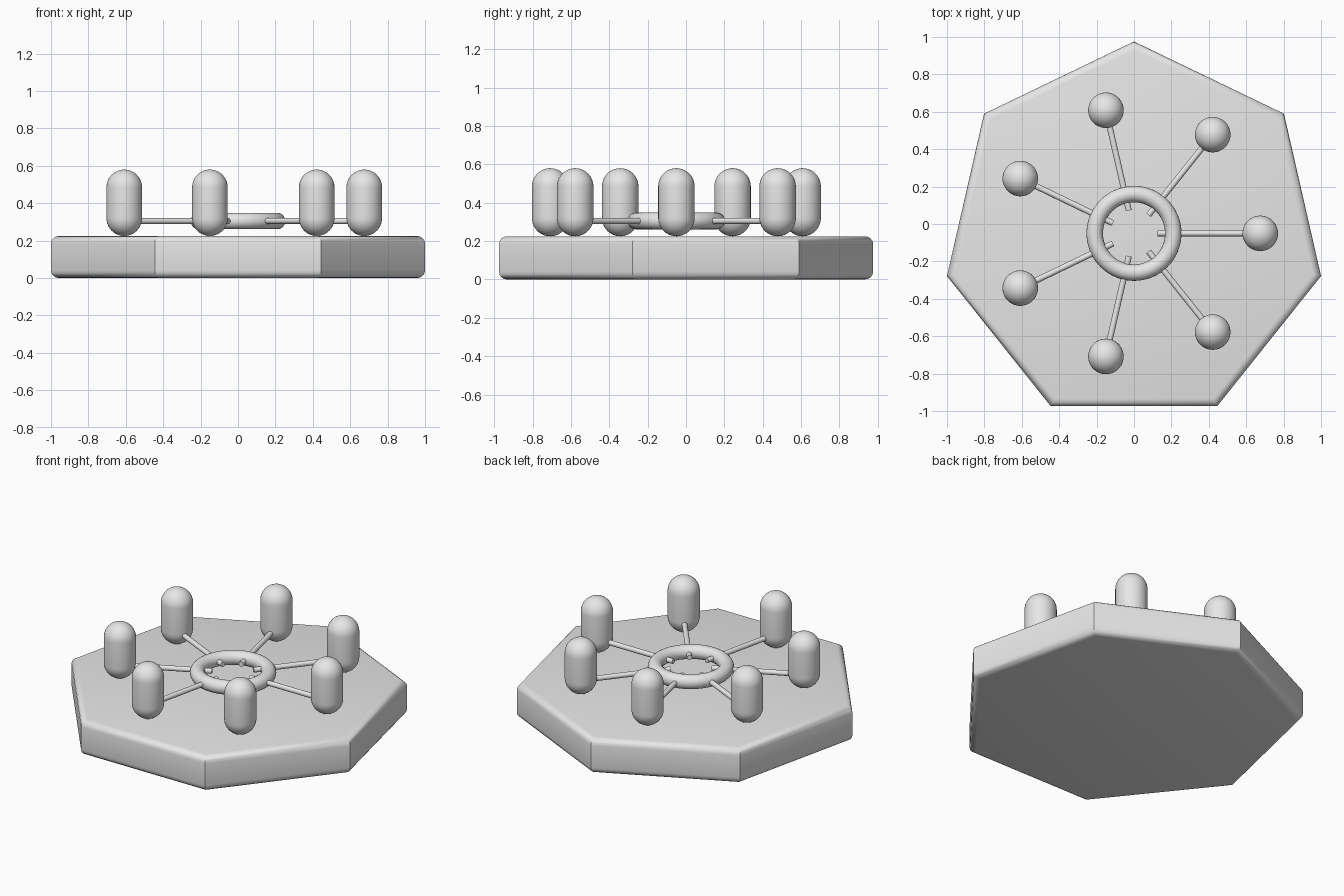
import bpy, bmesh
from math import pi, cos, sin
from mathutils import Matrix, Vector

cube = bpy.data.objects.get("Cube")
if cube:
    bpy.data.objects.remove(cube)

SIDES = 7
CENTRE_Y = -0.05
BASE_TOP = 0.225
HUB_Z = 0.305

grey = bpy.data.materials.new("light grey")
grey.use_nodes = True
grey.diffuse_color = (0.8, 0.8, 0.8, 1)
grey.node_tree.nodes["Principled BSDF"].inputs["Base Color"].default_value = (0.8, 0.8, 0.8, 1)


def finish(name, bm, smooth=True):
    """Turn a bmesh into a grey object standing on the common centre."""
    bmesh.ops.recalc_face_normals(bm, faces=bm.faces)
    mesh = bpy.data.meshes.new(name)
    bm.to_mesh(mesh)
    bm.free()
    mesh.materials.append(grey)
    ob = bpy.data.objects.new(name, mesh)
    ob.location.y = CENTRE_Y
    bpy.context.collection.objects.link(ob)
    if smooth:
        mesh.shade_smooth()
    return ob


def lathe(name, profile, steps, centre, closed=False):
    """Spin a profile of (radius, z) points around the vertical through centre."""
    bm = bmesh.new()
    verts = [bm.verts.new((r, 0, z)) for r, z in profile]
    edges = [bm.edges.new(pair) for pair in zip(verts, verts[1:])]
    if closed:
        edges.append(bm.edges.new((verts[-1], verts[0])))
    bmesh.ops.spin(bm, geom=verts + edges, axis=(0, 0, 1), cent=(0, 0, 0),
                   angle=2 * pi, steps=steps)
    bmesh.ops.remove_doubles(bm, verts=bm.verts, dist=1e-5)
    bmesh.ops.translate(bm, verts=bm.verts, vec=centre)
    return finish(name, bm)


# Heptagonal base with rounded rims and sharp upright corners
bm = bmesh.new()
bmesh.ops.create_cone(bm, cap_ends=True, segments=SIDES, radius1=1.0257, radius2=1.0257,
                      depth=BASE_TOP,
                      matrix=Matrix.Translation((0, 0, BASE_TOP / 2)))
corner = max(bm.verts, key=lambda v: v.co.y).co
turn = Vector((corner.x, corner.y)).angle_signed(Vector((0, 1)))
bmesh.ops.rotate(bm, verts=bm.verts, matrix=Matrix.Rotation(-turn, 3, 'Z'))
rims = [e for e in bm.edges if abs(e.verts[0].co.z - e.verts[1].co.z) < 0.01]
bmesh.ops.bevel(bm, geom=rims, offset=0.04, offset_type='OFFSET', segments=4,
                profile=0.5, affect='EDGES')
base = finish("base", bm, smooth=False)
bpy.context.view_layer.objects.active = base
base.select_set(True)
bpy.ops.object.shade_smooth_by_angle(angle=pi / 6)

# Central ring
circle = [2 * pi * i / 20 for i in range(20)]
lathe("hub_ring", [(0.21 + 0.044 * cos(a), 0.044 * sin(a)) for a in circle],
      64, (0, 0, HUB_Z), closed=True)

# Capsule outline from bottom pole to top pole
RADIUS, HALF = 0.095, 0.0825
arc = [pi / 2 * i / 10 for i in range(11)]
capsule = [(RADIUS * sin(a), -HALF - RADIUS * cos(a)) for a in arc]
capsule += [(r, -z) for r, z in reversed(capsule)]

# Spokes reaching through the ring, each carrying an upright capsule
for i in range(SIDES):
    angle = 2 * pi * i / SIDES
    direction = Vector((cos(angle), sin(angle), 0))
    lathe(f"seat_capsule_{i + 1}", capsule, 36, direction * 0.675 + Vector((0, 0, 0.4025)))

    bm = bmesh.new()
    bmesh.ops.create_cone(bm, cap_ends=True, segments=16, radius1=0.016, radius2=0.016,
                          depth=0.55,
                          matrix=Matrix.Translation(direction * 0.4 + Vector((0, 0, HUB_Z)))
                          @ direction.to_track_quat('Z', 'Y').to_matrix().to_4x4())
    spoke = finish(f"spoke_{i + 1}", bm, smooth=False)
    bpy.ops.object.select_all(action='DESELECT')
    bpy.context.view_layer.objects.active = spoke
    spoke.select_set(True)
    bpy.ops.object.shade_smooth_by_angle(angle=pi / 6)
